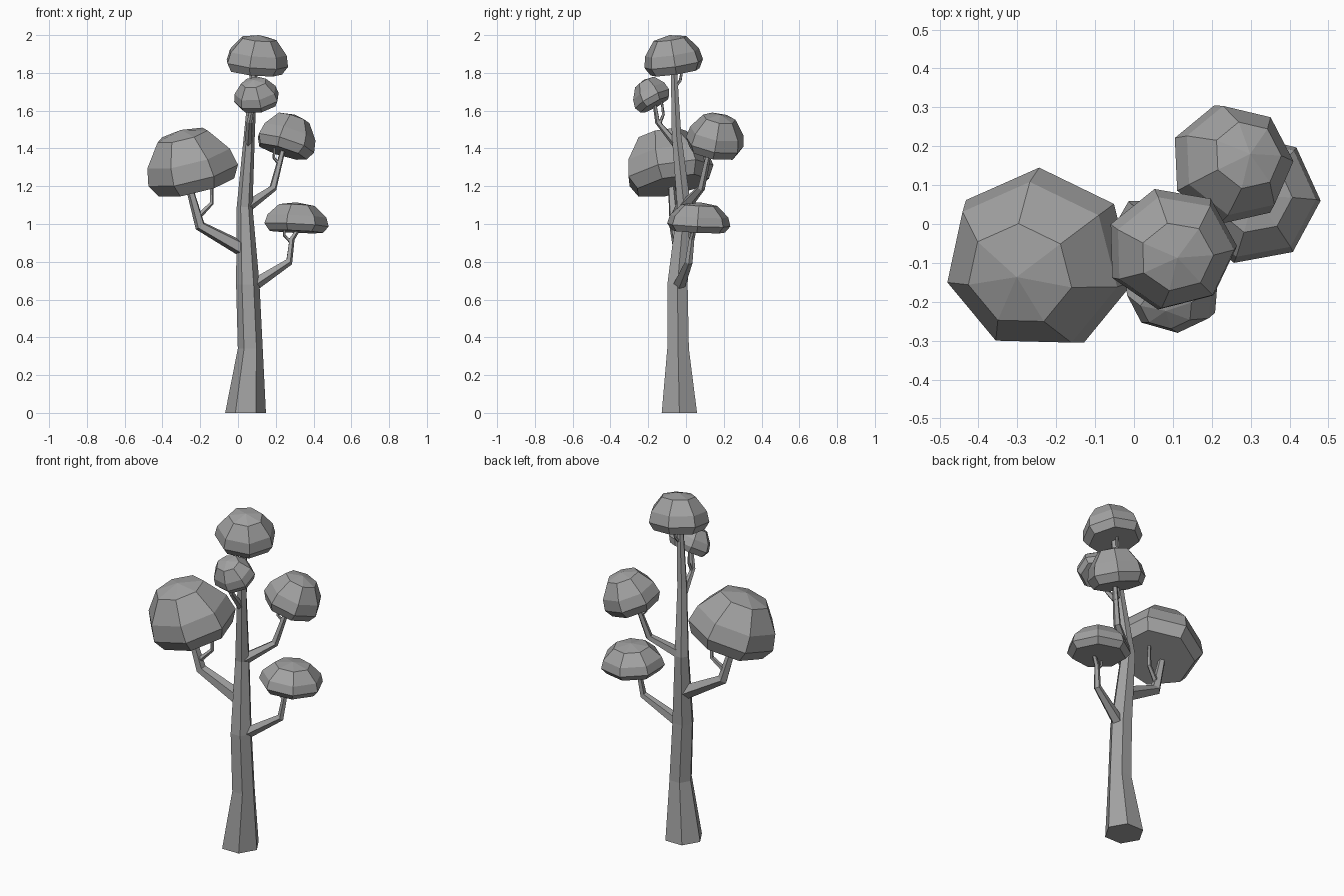
import bpy
import bmesh
from math import cos, sin, tau, radians
from mathutils import Vector

cube = bpy.data.objects.get("Cube")
if cube:
    bpy.data.objects.remove(cube, do_unlink=True)

# One plain grey covers bark and foliage
grey = bpy.data.materials.new("grey")
grey.use_nodes = True
color = (0.36, 0.36, 0.36, 1)
grey.diffuse_color = color
grey.node_tree.nodes["Principled BSDF"].inputs["Base Color"].default_value = color

UP = Vector((0, 0, 1))


def skin(name, rings, apex=None):
    """Join rings of points with quads and close both ends."""
    bm = bmesh.new()
    loops = [[bm.verts.new(p) for p in ring] for ring in rings]
    n = len(loops[0])
    for a, b in zip(loops, loops[1:]):
        for i in range(n):
            j = (i + 1) % n
            bm.faces.new((a[i], a[j], b[j], b[i]))
    bm.faces.new(loops[0][::-1])
    if apex is None:
        bm.faces.new(loops[-1])
    else:
        tip = bm.verts.new(apex)
        for i in range(n):
            bm.faces.new((loops[-1][i], loops[-1][(i + 1) % n], tip))
    bmesh.ops.recalc_face_normals(bm, faces=bm.faces)
    mesh = bpy.data.meshes.new(name)
    bm.to_mesh(mesh)
    bm.free()
    mesh.materials.append(grey)
    obj = bpy.data.objects.new(name, mesh)
    bpy.context.collection.objects.link(obj)


def limb(name, path, sides=5, level=False):
    """Tapered tube through (x, y, z, radius) stations."""
    pts = [Vector(p[:3]) for p in path]
    side = Vector((1, 0, 0)) if level else (pts[-1] - pts[0]).cross(UP)
    rings = []
    for k, p in enumerate(pts):
        before, after = pts[max(k - 1, 0)], pts[min(k + 1, len(pts) - 1)]
        t = UP if level else (after - before).normalized()
        u = (side - t * side.dot(t)).normalized()
        v = t.cross(u)
        r = path[k][3]
        rings.append([p + (u * cos(tau * i / sides) + v * sin(tau * i / sides)) * r
                      for i in range(sides)])
    skin(name, rings)


# Dome profile: radius and height from the flat underside to the top
PROFILE = [(0.84, 0), (1, 0.22), (0.92, 0.52), (0.56, 0.9)]


def crown(name, low, high, lean, phase):
    """Seven-sided leaning dome fitted between two corners."""
    low, high = Vector(low), Vector(high)
    size = high - low
    turn = UP.rotation_difference(Vector((*lean, 1)))
    width = (size.x + size.y) / 2
    depth = size.z * (1 - 0.5 * Vector(lean).length)

    def point(r, z, i):
        a = radians(phase) + tau * i / 7
        return turn @ Vector((r * cos(a) * width / 2, r * sin(a) * width / 2, z * depth))

    rings = [[point(r, z, i) for i in range(7)] for r, z in PROFILE]
    apex = point(0, 1, 0)
    every = [p for ring in rings for p in ring] + [apex]
    lo = Vector([min(p[k] for p in every) for k in range(3)])
    hi = Vector([max(p[k] for p in every) for k in range(3)])

    def fit(p):
        return Vector([low[k] + (p[k] - lo[k]) / (hi[k] - lo[k]) * size[k] for k in range(3)])

    skin(name, [[fit(p) for p in ring] for ring in rings], fit(apex))


# Trunk
limb("trunk", [(0.04, -0.035, 0, 0.108), (0.065, -0.042, 0.34, 0.066),
               (0.052, -0.045, 0.68, 0.062), (0.035, -0.01, 1.09, 0.042),
               (0.06, -0.05, 1.47, 0.029), (0.085, -0.065, 1.84, 0.018)],
     sides=6, level=True)

# Main branches
limb("right_branch", [(0.02, -0.03, 0.87, 0.042), (-0.2, -0.06, 0.99, 0.03),
                      (-0.27, -0.08, 1.24, 0.018)])
limb("left_lower_branch", [(0.07, -0.04, 0.67, 0.035), (0.27, 0.015, 0.8, 0.021),
                           (0.285, 0.03, 0.92, 0.015), (0.33, 0.05, 0.99, 0.01)])
limb("left_upper_branch", [(0.04, -0.01, 1.09, 0.034), (0.185, 0.08, 1.19, 0.021),
                           (0.245, 0.13, 1.42, 0.013)])
limb("front_branch", [(0.055, -0.05, 1.42, 0.022), (0.06, -0.15, 1.54, 0.014),
                      (0.085, -0.17, 1.66, 0.01)])

# Forked twigs
limb("right_twig", [(-0.21, -0.065, 1.04, 0.016), (-0.14, -0.04, 1.11, 0.012),
                    (-0.14, -0.04, 1.23, 0.009)])
limb("left_lower_twig", [(0.285, 0.03, 0.9, 0.01), (0.245, 0.02, 0.94, 0.008),
                         (0.245, 0.02, 0.99, 0.007)])
limb("left_upper_twig", [(0.225, 0.11, 1.31, 0.01), (0.19, 0.1, 1.35, 0.008),
                         (0.195, 0.1, 1.42, 0.007)])
limb("front_twig", [(0.06, -0.14, 1.53, 0.009), (0.065, -0.12, 1.58, 0.008),
                    (0.07, -0.13, 1.66, 0.006)])
limb("top_twig", [(0.08, -0.06, 1.72, 0.01), (0.09, -0.03, 1.76, 0.008),
                  (0.1, -0.02, 1.82, 0.007)])

# Leaf crowns
crown("top_crown", (-0.06, -0.22, 1.78), (0.265, 0.09, 2), (0.1, -0.15), 2)
crown("front_crown", (-0.02, -0.28, 1.59), (0.215, -0.09, 1.78), (-0.18, -0.5), 20)
crown("left_upper_crown", (0.105, 0, 1.34), (0.41, 0.305, 1.59), (0.32, 0.18), 1)
crown("left_lower_crown", (0.14, -0.1, 0.95), (0.48, 0.235, 1.115), (0.05, 0.05), -2)
crown("right_crown", (-0.48, -0.305, 1.145), (0, 0.145, 1.51), (-0.26, -0.2), -13)
